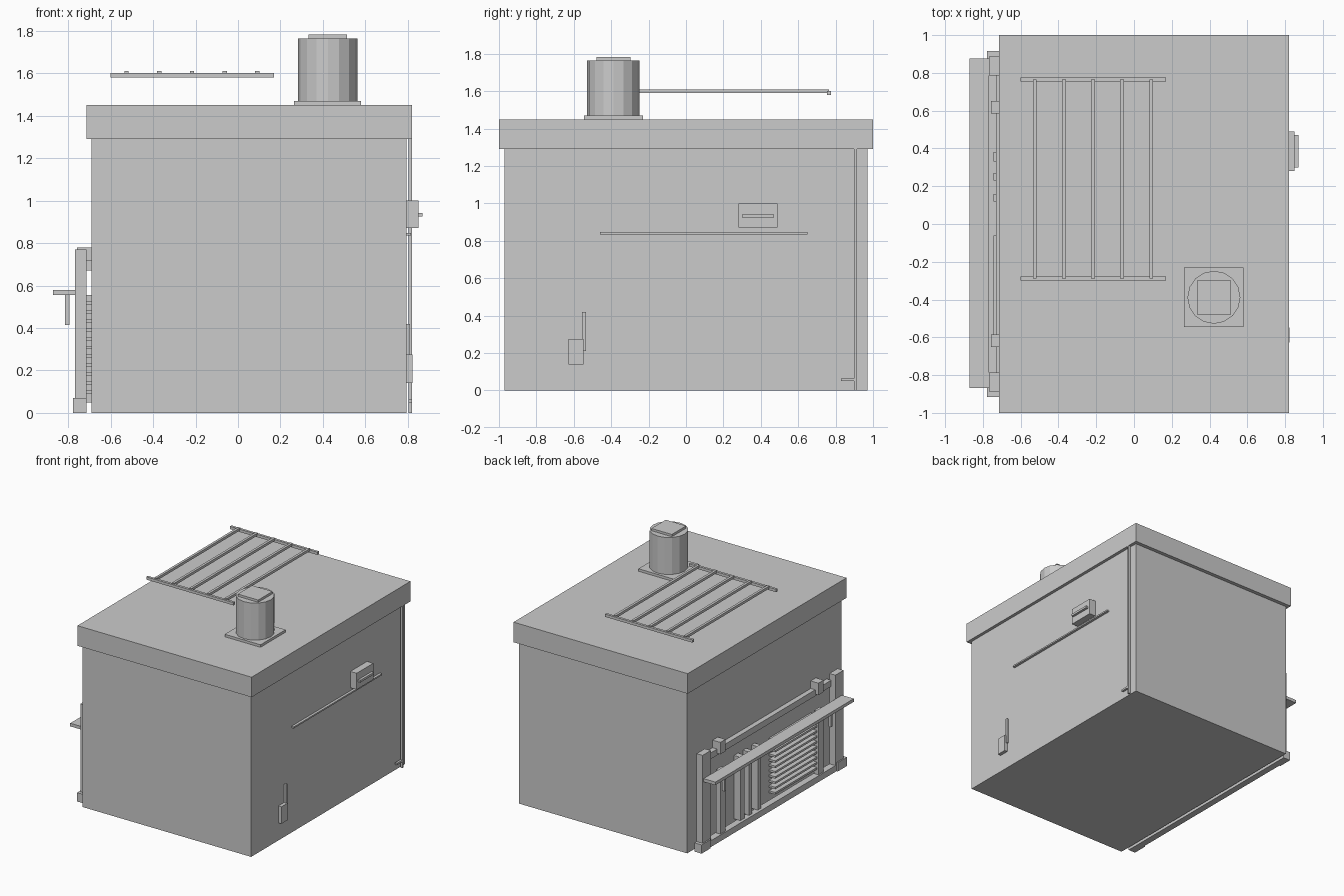
import bpy

old = bpy.data.objects.get("Cube")
if old:
    bpy.data.objects.remove(old, do_unlink=True)

grey = bpy.data.materials.new("plain_grey")
grey.use_nodes = True
COLOUR = (0.6, 0.6, 0.6, 1)
grey.diffuse_color = COLOUR
grey.node_tree.nodes["Principled BSDF"].inputs["Base Color"].default_value = COLOUR


def box(name, x, y, z):
    """Box from three (low, high) ranges."""
    spans = (x, y, z)
    bpy.ops.mesh.primitive_cube_add(size=1, location=[(a + b) / 2 for a, b in spans])
    ob = bpy.context.object
    ob.name = name
    ob.scale = [b - a for a, b in spans]
    bpy.ops.object.transform_apply(location=False, rotation=False, scale=True)
    ob.data.materials.append(grey)
    return ob


def pair(name, x, y, z):
    """The same box at both ends of the counter."""
    box(name + "_back", x, y, z)
    box(name + "_front", x, (-y[1], -y[0]), z)


# Building shell
box("walls", (-0.69, 0.795), (-0.97, 0.97), (0, 1.29))
box("roof", (-0.715, 0.82), (-1, 1), (1.29, 1.45))

# Chimney on the roof
box("chimney_base", (0.265, 0.58), (-0.545, -0.23), (1.45, 1.47))
bpy.ops.mesh.primitive_cylinder_add(vertices=16, radius=0.14, depth=0.295,
                                    location=(0.423, -0.388, 1.6175))
chimney = bpy.context.object
chimney.name = "chimney"
chimney.data.materials.append(grey)
box("chimney_cap", (0.333, 0.513), (-0.478, -0.298), (1.765, 1.783))

# Raised roof rack
for name, y in (("back", 0.765), ("front", -0.288)):
    box("rack_rail_" + name, (-0.6, 0.17), (y - 0.01, y + 0.01), (1.58, 1.602))
for i in range(5):
    x = -0.525 + i * 0.154
    box(f"rack_bar_{i}", (x - 0.01, x + 0.01), (-0.288, 0.765), (1.59, 1.61))

# Fittings on the left-hand wall of the model
box("downpipe", (0.803, 0.82), (0.898, 0.915), (0, 1.29))
box("downpipe_spout", (0.803, 0.82), (0.83, 0.9), (0.05, 0.065))
box("conduit", (0.795, 0.815), (-0.46, 0.65), (0.835, 0.847))
box("vent_box", (0.79, 0.85), (0.28, 0.49), (0.87, 1.0))
box("vent_handle", (0.85, 0.87), (0.3, 0.47), (0.925, 0.942))
box("meter_box", (0.795, 0.822), (-0.627, -0.547), (0.14, 0.275))
box("meter_pipe", (0.795, 0.81), (-0.555, -0.535), (0.21, 0.42))

# Counter frame on the opposite wall
pair("end_post", (-0.768, -0.715), (0.785, 0.888), (0, 0.77))
pair("post_foot", (-0.778, -0.715), (0.8, 0.915), (0, 0.07))
pair("inner_post", (-0.758, -0.72), (0.585, 0.65), (0.05, 0.555))
pair("rail_block", (-0.758, -0.69), (0.585, 0.65), (0.685, 0.78))
box("upper_rail", (-0.73, -0.69), (-0.785, 0.785), (0.67, 0.72))
box("bottom_sill", (-0.768, -0.715), (-0.8, 0.8), (0, 0.05))

# Serving shelf and brackets
box("shelf", (-0.872, -0.768), (-0.867, 0.875), (0.555, 0.58))
pair("shelf_bracket", (-0.815, -0.795), (0.66, 0.68), (0.415, 0.555))

# Upright boards and louvres under the shelf
for i, (low, high) in enumerate(((0.33, 0.38), (0.23, 0.27), (0.12, 0.16))):
    box(f"upright_board_{i}", (-0.745, -0.69), (low, high), (0.05, 0.555))
for i in range(11):
    z = 0.09 + i * 0.042
    box(f"louvre_{i}", (-0.745, -0.69), (-0.585, -0.06), (z, z + 0.016))
